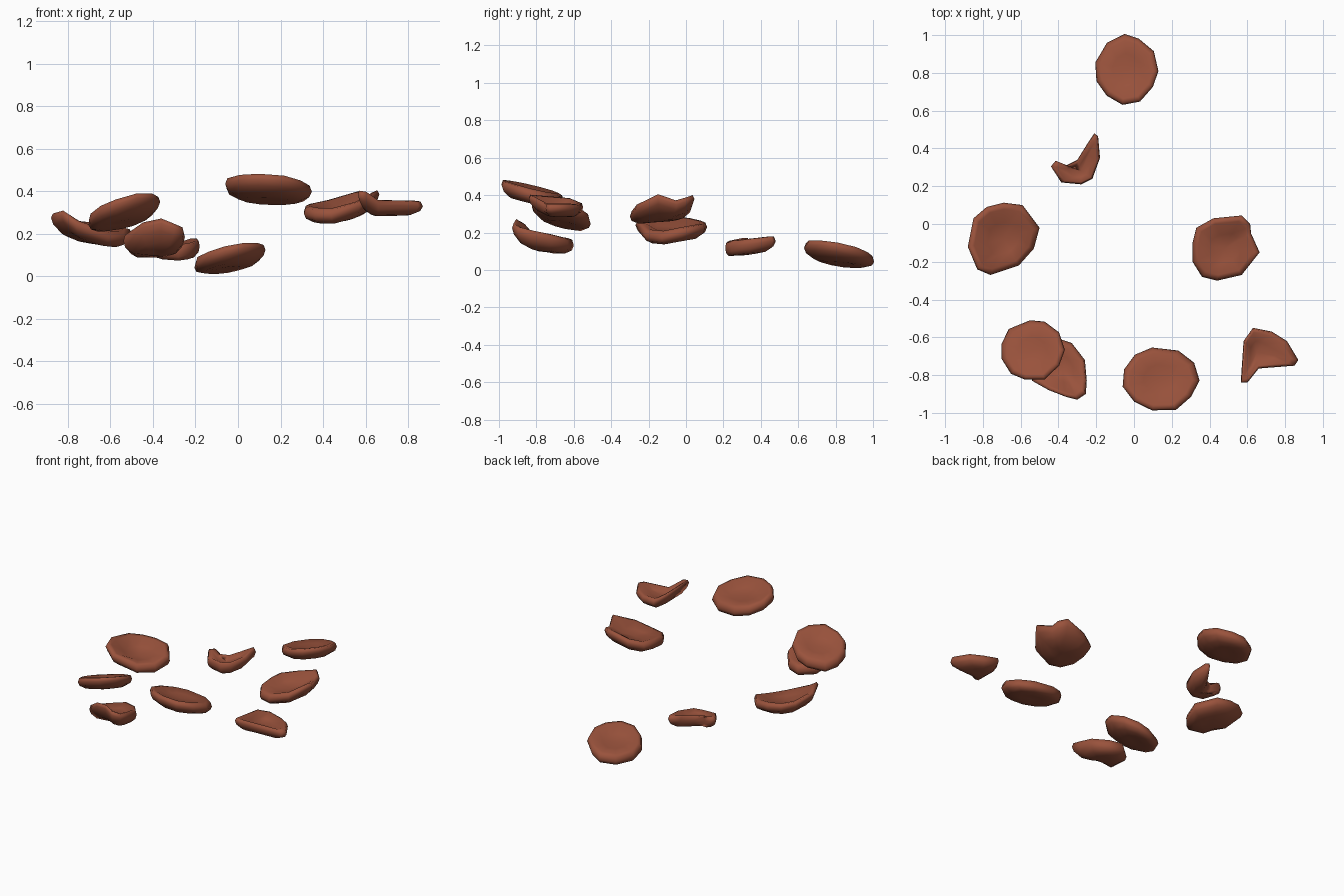
import bpy, math, random

mat = bpy.data.materials.new("cocoa_brown")
mat.diffuse_color = (0.32, 0.085, 0.045, 1)

# (scale toward centre, height as a share of thickness) from underside to top
RINGS = [(0.35, -0.5), (0.72, -0.48), (0.94, -0.24), (1.0, 0.05),
         (0.95, 0.36), (0.82, 0.42), (0.45, 0.2)]


def flake(name, centre, rim, thick):
    """Rounded chip: rings shrunk from a rim of (x, y, z) points to a centre."""
    n = len(rim)
    cx, cy, cz = centre
    verts, faces = [], []
    for s, h in RINGS:
        k = s ** 1.6
        for x, y, z in rim:
            verts.append((cx + (x - cx) * s, cy + (y - cy) * s,
                          cz + (z - cz) * k + h * thick))
    verts += [(cx, cy, cz - 0.5 * thick), (cx, cy, cz + 0.15 * thick)]
    bottom, top, last = len(verts) - 2, len(verts) - 1, (len(RINGS) - 1) * n
    for i in range(n):
        j = (i + 1) % n
        faces.append((bottom, j, i))
        faces.append((top, last + i, last + j))
        for r in range(len(RINGS) - 1):
            a, b = r * n, (r + 1) * n
            faces.append((a + i, a + j, b + j, b + i))
    me = bpy.data.meshes.new(name)
    me.from_pydata(verts, [], faces)
    me.materials.append(mat)
    me.shade_smooth()
    ob = bpy.data.objects.new(name, me)
    bpy.context.collection.objects.link(ob)


def disc(name, centre, rx, ry, slope, thick, seed, n=11):
    """Tilted, slightly irregular round flake."""
    rng = random.Random(seed)
    cx, cy, cz = centre
    rim = []
    for i in range(n):
        a = math.tau * (i + rng.uniform(-0.15, 0.15)) / n
        q = rng.uniform(0.97, 1.04)
        dx, dy = rx * q * math.cos(a), ry * q * math.sin(a)
        rim.append((cx + dx, cy + dy, cz + slope[0] * dx + slope[1] * dy))
    # tilt is linear, so lay the inner rings on the same plane
    flake(name, centre, rim, thick)


# Round flakes
disc("back_round_flake", (-0.04, 0.818, 0.08), 0.168, 0.183, (0.22, -0.2), 0.085, 3)
disc("left_front_upper_flake", (-0.54, -0.67, 0.295), 0.17, 0.16, (0.3, -0.32), 0.085, 5)
disc("front_round_flake", (0.14, -0.82, 0.405), 0.2, 0.173, (-0.07, -0.27), 0.09, 8)

# Curled flakes, rims listed counter-clockwise
flake("left_curled_flake", (-0.69, -0.08, 0.195), [
    (-0.5, -0.02, 0.19), (-0.59, 0.1, 0.215), (-0.69, 0.113, 0.225),
    (-0.78, 0.09, 0.235), (-0.85, 0.03, 0.25), (-0.88, -0.12, 0.27),
    (-0.83, -0.24, 0.285), (-0.76, -0.27, 0.235), (-0.61, -0.22, 0.175),
    (-0.53, -0.13, 0.165)], 0.085)
flake("right_curled_flake", (0.48, -0.13, 0.3), [
    (0.665, -0.15, 0.38), (0.62, -0.05, 0.345), (0.615, 0.0, 0.36),
    (0.57, 0.045, 0.375), (0.42, 0.03, 0.33), (0.33, -0.02, 0.31),
    (0.31, -0.1, 0.3), (0.31, -0.2, 0.29), (0.36, -0.28, 0.28),
    (0.44, -0.3, 0.28), (0.57, -0.27, 0.32)], 0.085)
flake("left_front_lower_flake", (-0.38, -0.77, 0.145), [
    (-0.25, -0.83, 0.18), (-0.26, -0.72, 0.155), (-0.33, -0.63, 0.13),
    (-0.42, -0.6, 0.125), (-0.51, -0.68, 0.125), (-0.54, -0.83, 0.16),
    (-0.45, -0.88, 0.225), (-0.36, -0.915, 0.245), (-0.3, -0.93, 0.22),
    (-0.255, -0.9, 0.2)], 0.095)

# Broken crescent chips
flake("back_crescent_chip", (-0.28, 0.28, 0.12), [
    (-0.18, 0.35, 0.135), (-0.19, 0.465, 0.15), (-0.21, 0.48, 0.15),
    (-0.25, 0.42, 0.135), (-0.3, 0.34, 0.12), (-0.36, 0.31, 0.125),
    (-0.415, 0.335, 0.14), (-0.44, 0.305, 0.14), (-0.385, 0.22, 0.12),
    (-0.28, 0.21, 0.11), (-0.22, 0.24, 0.12)], 0.085)
flake("right_crescent_chip", (0.65, -0.68, 0.32), [
    (0.87, -0.72, 0.325), (0.81, -0.62, 0.325), (0.73, -0.57, 0.32),
    (0.63, -0.55, 0.33), (0.58, -0.62, 0.36), (0.565, -0.84, 0.38),
    (0.6, -0.84, 0.375), (0.66, -0.765, 0.33), (0.85, -0.75, 0.325)], 0.075)
